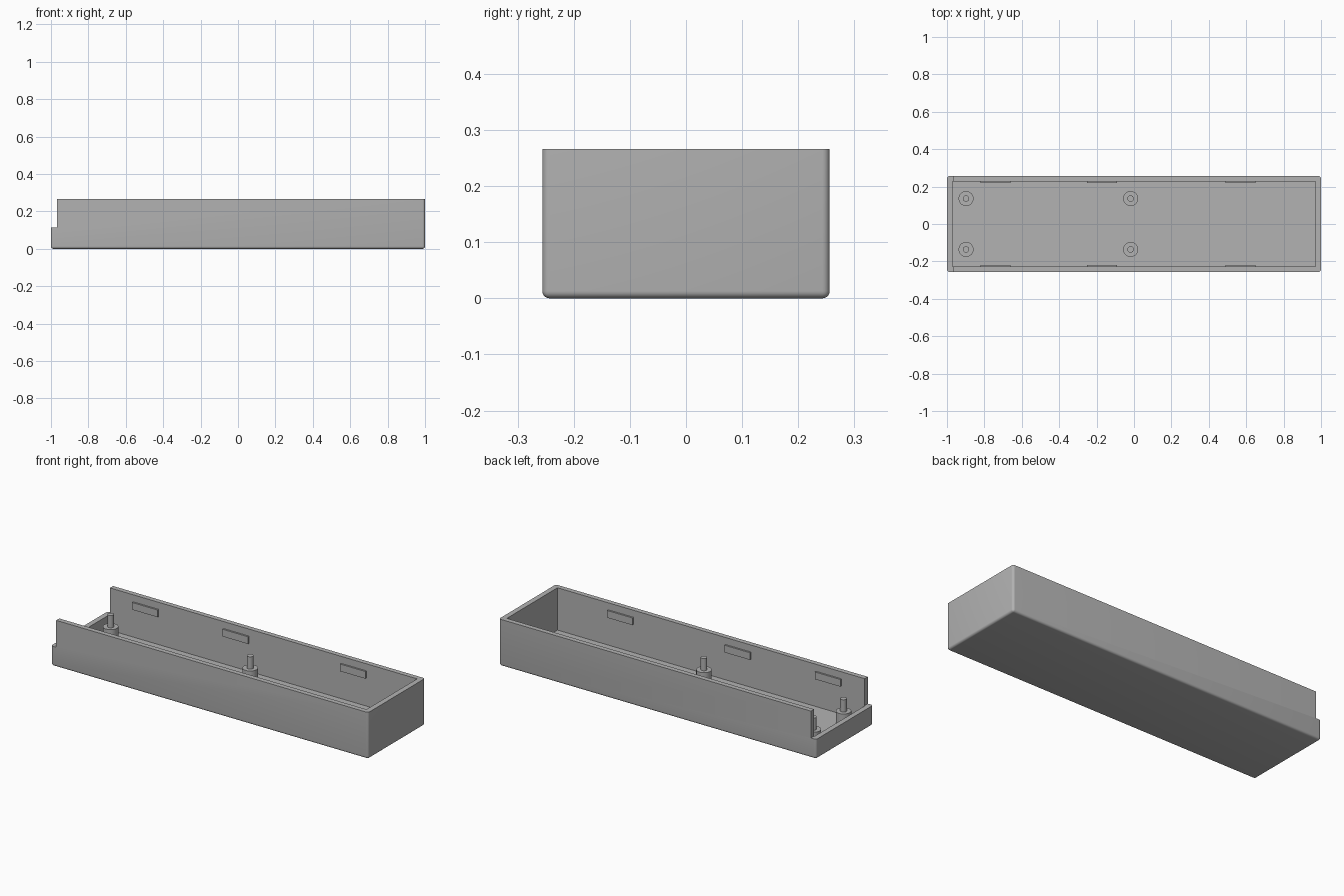
import bpy
import bmesh
from mathutils import Vector
from math import radians

default = bpy.data.objects.get("Cube")
if default:
    bpy.data.objects.remove(default, do_unlink=True)

grey = bpy.data.materials.new("plain grey")
grey.use_nodes = True
colour = (0.45, 0.45, 0.45, 1)
grey.diffuse_color = colour
grey.node_tree.nodes["Principled BSDF"].inputs["Base Color"].default_value = colour

HALF_Y, HEIGHT = 0.256, 0.266
INNER_X, INNER_Y, FLOOR = 0.97, 0.228, 0.025
STEP_X, STEP_Z = -0.967, 0.113


def finish(name, bm):
    mesh = bpy.data.meshes.new(name)
    bm.to_mesh(mesh)
    bm.free()
    mesh.materials.append(grey)
    obj = bpy.data.objects.new(name, mesh)
    bpy.context.collection.objects.link(obj)
    return obj


def box(name, low, high, rounding=0):
    low, high = Vector(low), Vector(high)
    bm = bmesh.new()
    bmesh.ops.create_cube(bm, size=1)
    for v in bm.verts:
        v.co = (low + high) / 2 + v.co * (high - low)
    if rounding:
        # round every edge except those of the open rim
        edges = [e for e in bm.edges if min(v.co.z for v in e.verts) < high.z - 0.001]
        bmesh.ops.bevel(bm, geom=edges, offset=rounding, segments=5,
                        profile=0.5, affect='EDGES')
    return finish(name, bm)


def smooth(obj):
    bpy.ops.object.select_all(action='DESELECT')
    obj.select_set(True)
    bpy.context.view_layer.objects.active = obj
    bpy.ops.object.shade_smooth_by_angle(angle=radians(35))


def cut(obj, cutter):
    cutter.hide_render = True
    mod = obj.modifiers.new("cut", 'BOOLEAN')
    mod.operation, mod.solver, mod.object = 'DIFFERENCE', 'EXACT', cutter
    bpy.context.view_layer.objects.active = obj
    bpy.ops.object.modifier_apply(modifier=mod.name)
    bpy.data.objects.remove(cutter, do_unlink=True)


# Open tray with a rounded base and one lowered end wall
tray = box("tray", (-1, -HALF_Y, 0), (1, HALF_Y, HEIGHT), 0.013)
cut(tray, box("cavity_cutter", (-INNER_X, -INNER_Y, FLOOR), (INNER_X, INNER_Y, 0.5)))
cut(tray, box("end_cutter", (-1.2, -0.5, STEP_Z), (STEP_X, 0.5, 0.5)))
smooth(tray)


# Stepped posts: a wide boss with a thin locating pin
def post(name, x, y):
    bm = bmesh.new()
    for radius, bottom, top in ((0.04, FLOOR - 0.005, 0.1), (0.017, 0.095, 0.17)):
        made = bmesh.ops.create_cone(bm, cap_ends=True, segments=32, radius1=radius,
                                     radius2=radius, depth=top - bottom)
        bmesh.ops.translate(bm, verts=made["verts"], vec=(x, y, (top + bottom) / 2))
    smooth(finish(name, bm))


for side, sign in (("front", -1), ("back", 1)):
    for label, x in (("end", -0.898), ("middle", -0.018)):
        post(f"{side}_{label}_post", x, sign * 0.136)

    # Snap ridges on the inside of the long walls
    for number, x in enumerate((-0.74, -0.17, 0.57), 1):
        near, far = sorted((sign * 0.218, sign * (INNER_Y + 0.005)))
        box(f"{side}_snap_ridge_{number}", (x - 0.08, near, 0.185), (x + 0.08, far, 0.226))
